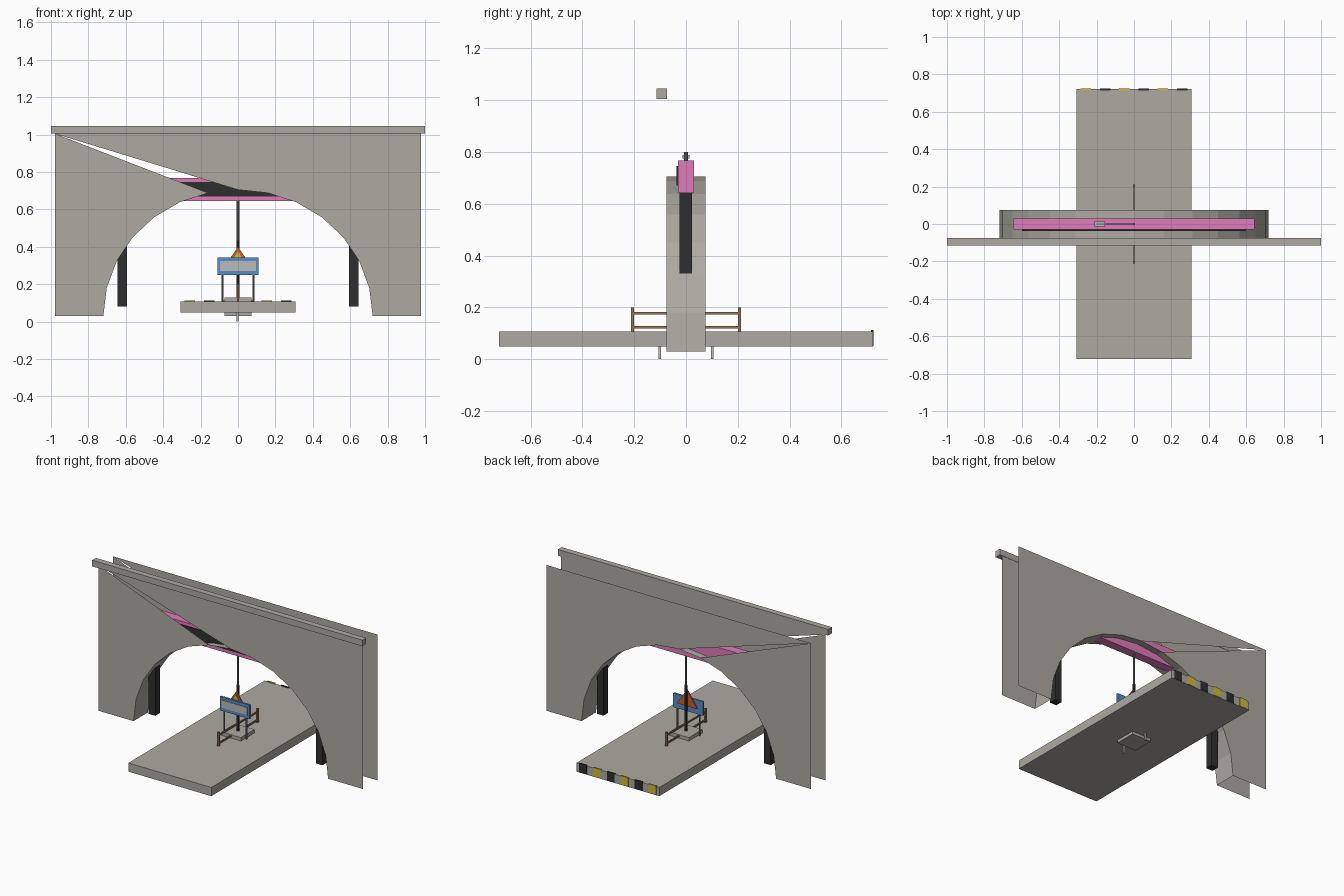
import bpy, bmesh, math

if "Cube" in bpy.data.objects:
    bpy.data.objects.remove(bpy.data.objects["Cube"])


def material(name, rgb):
    m = bpy.data.materials.new(name)
    m.diffuse_color = [((c / 255) ** 2.2) for c in rgb] + [1]
    m.use_nodes = True
    m.node_tree.nodes["Principled BSDF"].inputs["Base Color"].default_value = m.diffuse_color
    return m


STONE = material("stone", (172, 168, 161))
PINK = material("pink", (224, 122, 184))
DARK = material("dark", (50, 50, 50))
BLUE = material("blue", (84, 140, 200))
PALE = material("pale", (185, 185, 185))
STEEL = material("steel", (115, 115, 120))
WOOD = material("wood", (145, 115, 80))
YELLOW = material("yellow", (205, 185, 60))
ORANGE = material("orange", (205, 90, 50))


def finish(name, bm, mat):
    me = bpy.data.meshes.new(name)
    bm.to_mesh(me)
    bm.free()
    ob = bpy.data.objects.new(name, me)
    me.materials.append(mat)
    bpy.context.collection.objects.link(ob)
    return ob


def box(name, x, y, z, mat):
    bm = bmesh.new()
    bmesh.ops.create_cube(bm, size=1)
    for v in bm.verts:
        for i, (a, b) in enumerate((x, y, z)):
            v.co[i] = (a + b) / 2 + v.co[i] * (b - a)
    return finish(name, bm, mat)


def rod(name, x, y, z0, z1, r, mat):
    bm = bmesh.new()
    bmesh.ops.create_cone(bm, cap_ends=True, segments=8, radius1=r, radius2=r, depth=z1 - z0)
    bmesh.ops.translate(bm, verts=bm.verts, vec=(x, y, (z0 + z1) / 2))
    return finish(name, bm, mat)


def triangle(name, top, base, half, y0, y1, mat):
    bm = bmesh.new()
    pts = [(-half, base), (half, base), (0, top)]
    f = bm.faces.new([bm.verts.new((x, y0, z)) for x, z in pts])
    r = bmesh.ops.extrude_face_region(bm, geom=[f])
    bmesh.ops.translate(bm, verts=[g for g in r["geom"] if isinstance(g, bmesh.types.BMVert)],
                        vec=(0, y1 - y0, 0))
    bmesh.ops.recalc_face_normals(bm, faces=bm.faces)
    return finish(name, bm, mat)


# Hollow arch wall: two open sheets joined by the soffit, one sliver missing per sheet
N = 14
arch = [(-.72 * math.cos(math.pi * i / N), .03 + .675 * math.sin(math.pi * i / N))
        for i in range(N + 1)]
bm = bmesh.new()
edges = []
for y in (-.076, .076):
    a = [bm.verts.new((x, y, z)) for x, z in arch]
    bl, tl, tr, br = [bm.verts.new((x, y, z)) for x, z in
                      ((-.979, .03), (-.979, 1.005), (.979, 1.005), (.979, .03))]
    tris = [(tl, bl, a[0]), (tl, a[7], tr), (tr, a[N], br)]
    tris += [(tl, a[i], a[i + 1]) for i in range(6)]
    tris += [(tr, a[i], a[i + 1]) for i in range(7, N)]
    for t in tris:
        bm.faces.new(t if y < 0 else t[::-1])
    edges.append(a)
f, b = edges
for i in range(N):
    bm.faces.new((f[i], b[i], b[i + 1], f[i + 1]))
bmesh.ops.dissolve_limit(bm, angle_limit=.001, verts=[], edges=[])
finish("arch_wall", bm, STONE)
box("front_coping", (-1, 1), (-.114, -.074), (1.005, 1.046), STONE)

# Road deck with hazard stripes on the back end
box("road_deck", (-.307, .307), (-.721, .721), (.049, .107), STONE)
for i in range(6):
    x = -.2575 + i * .103
    box("hazard_stripe", (x - .028, x + .028), (.714, .724), (.051, .112), DARK if i % 2 else YELLOW)

# Portal beam and posts inside the wall
box("portal_beam", (-.645, .645), (-.03, .03), (.644, .767), PINK)
box("beam_panel", (-.6, .6), (-.037, -.029), (.67, .746), DARK)
for s in (-1, 1):
    box("portal_post", sorted((s * .594, s * .643)), (-.026, .024), (.08, .645), DARK)

# Central pole with lamp arm
box("pole_base", (-.072, .072), (-.072, .072), (.03, .13), STONE)
rod("lower_pole", 0, 0, .13, .435, .009, DARK)
rod("lamp_pole", 0, 0, .4, .8, .007, STEEL)
box("lamp_arm", (-.2, 0), (-.004, .004), (.784, .792), STEEL)
box("lamp_head", (-.21, -.155), (-.014, .014), (.774, .788), PALE)

# Warning triangle and blue board
triangle("warning_border", .4, .29, .075, -.018, -.01, ORANGE)
triangle("warning_face", .377, .303, .045, -.021, -.017, YELLOW)
box("board_frame", (-.11, .11), (-.035, -.022), (.25, .343), BLUE)
box("board_face", (-.095, .095), (-.038, -.034), (.272, .323), PALE)
for s in (-1, 1):
    rod("board_leg", s * .083, -.027, .105, .25, .006, STEEL)

# Fence along the deck, and small feet below it
for s in (-1, 1):
    y = s * .206
    box("fence_post", (-.006, .006), (y - .006, y + .006), (.105, .2), WOOD)
    box("deck_foot", (-.009, .003), (s * .102 - .005, s * .102 + .005), (0, .052), PALE)
for z in (.124, .177):
    box("fence_rail", (-.004, .004), (-.206, .206), (z - .005, z + .005), WOOD)
